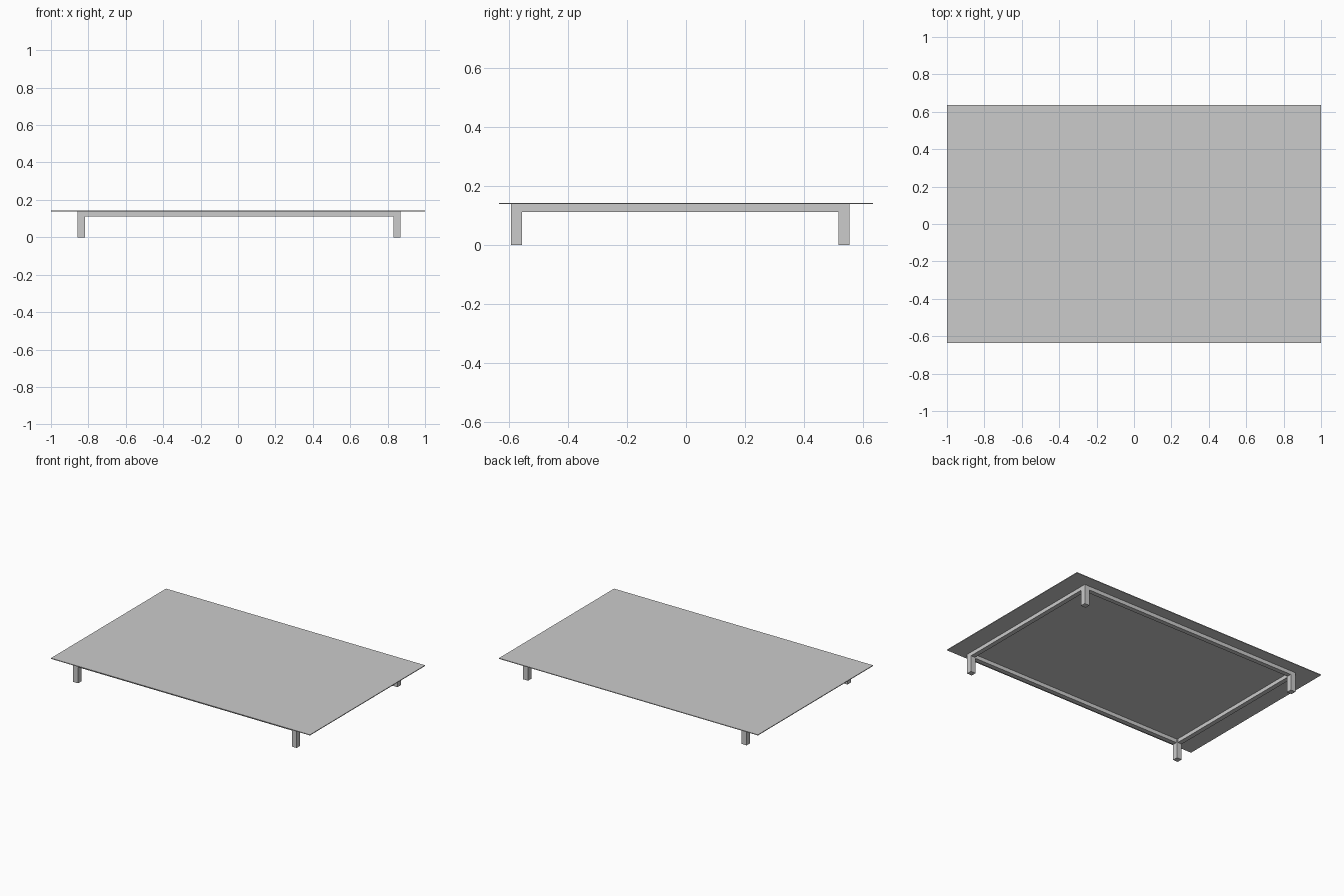
import bpy

if "Cube" in bpy.data.objects:
    bpy.data.objects.remove(bpy.data.objects["Cube"])

TOP_Z = 0.143
PLATE = 0.005
UNDER = TOP_Z - PLATE
RAIL_Z = 0.112


def box(name, x0, x1, y0, y1, z0, z1):
    bpy.ops.mesh.primitive_cube_add(
        size=1, location=((x0 + x1) / 2, (y0 + y1) / 2, (z0 + z1) / 2))
    ob = bpy.context.object
    ob.name = name
    ob.scale = (x1 - x0, y1 - y0, z1 - z0)
    bpy.ops.object.transform_apply(location=False, rotation=False, scale=True)
    return ob


# Thin table top
box("table_top", -1, 1, -0.635, 0.635, UNDER, TOP_Z)

# Frame outline, slightly off centre under the top
X0, X1 = -0.857, 0.869
Y0, Y1 = -0.594, 0.555
LEG = 0.038
RAIL = 0.032

# Four square legs
for side, x in (("left", X0), ("right", X1 - LEG)):
    for end, y in (("front", Y0), ("back", Y1 - LEG)):
        box(f"{end}_{side}_leg", x, x + LEG, y, y + LEG, 0, UNDER)

# Rails between the legs, flush with their outer faces
for end, y in (("front", Y0), ("back", Y1 - RAIL)):
    box(f"{end}_rail", X0 + LEG, X1 - LEG, y, y + RAIL, RAIL_Z, UNDER)
for side, x in (("left", X0), ("right", X1 - RAIL)):
    box(f"{side}_rail", x, x + RAIL, Y0 + LEG, Y1 - LEG, RAIL_Z, UNDER)
